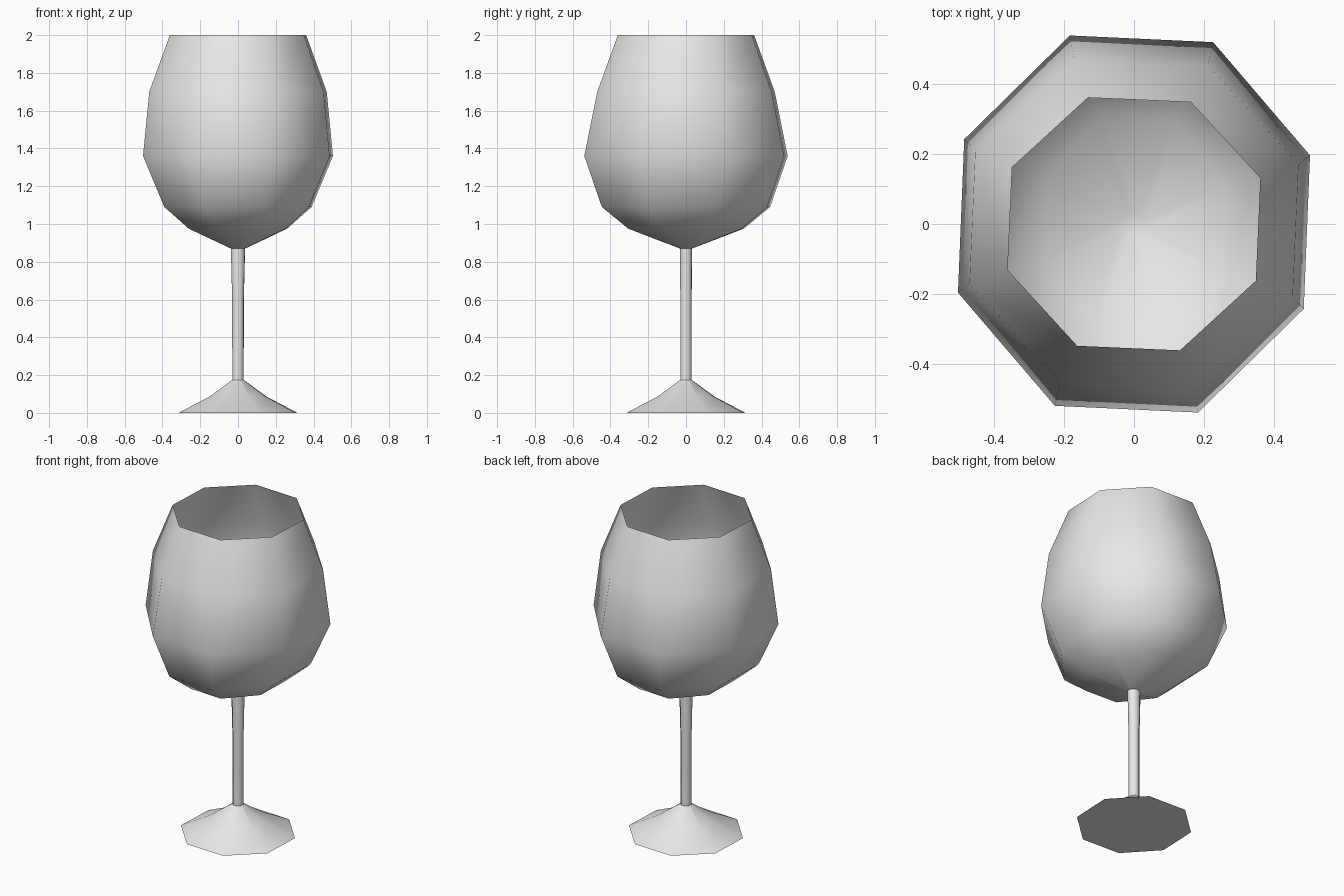
import bpy, bmesh
from math import cos, sin, pi, radians

SIDES = 8
TURN = radians(20)

old = bpy.data.objects.get("Cube")
if old:
    bpy.data.objects.remove(old, do_unlink=True)

grey = bpy.data.materials.new("pale_grey")
grey.use_nodes = True
colour = (0.8, 0.8, 0.8, 1)
grey.diffuse_color = colour
grey.node_tree.nodes["Principled BSDF"].inputs["Base Color"].default_value = colour


def loft(name, rings, floor):
    """Join stacked elliptic rings (x radius, y radius, height)."""
    bm = bmesh.new()
    loops = []
    for rx, ry, z in rings:
        angles = [TURN + 2 * pi * i / SIDES for i in range(SIDES)]
        loops.append([bm.verts.new((rx * cos(a), ry * sin(a), z)) for a in angles])
    for low, high in zip(loops, loops[1:]):
        for i in range(SIDES):
            j = (i + 1) % SIDES
            bm.faces.new((low[i], low[j], high[j], high[i])).smooth = True
    if floor:
        cap = bm.faces.new(loops[0][::-1])
        cap.smooth = floor == "smooth"
    mesh = bpy.data.meshes.new(name)
    bm.to_mesh(mesh)
    bm.free()
    mesh.materials.append(grey)
    obj = bpy.data.objects.new(name, mesh)
    bpy.context.collection.objects.link(obj)
    return obj


# Flared foot with a flat underside
loft("foot", [(0.335, 0.335, 0), (0.163, 0.163, 0.085), (0.032, 0.032, 0.175)], "flat")

# Slim stem, a little wider at the top
loft("stem", [(0.032, 0.032, 0.175), (0.033, 0.032, 0.6), (0.04, 0.034, 0.87)], None)

# Open thin-walled bowl, slightly oval at its belly
loft("bowl", [
    (0.04, 0.034, 0.87),
    (0.277, 0.325, 0.975),
    (0.415, 0.474, 1.09),
    (0.535, 0.573, 1.36),
    (0.5, 0.5, 1.7),
    (0.384, 0.384, 2.0),
], "smooth")
